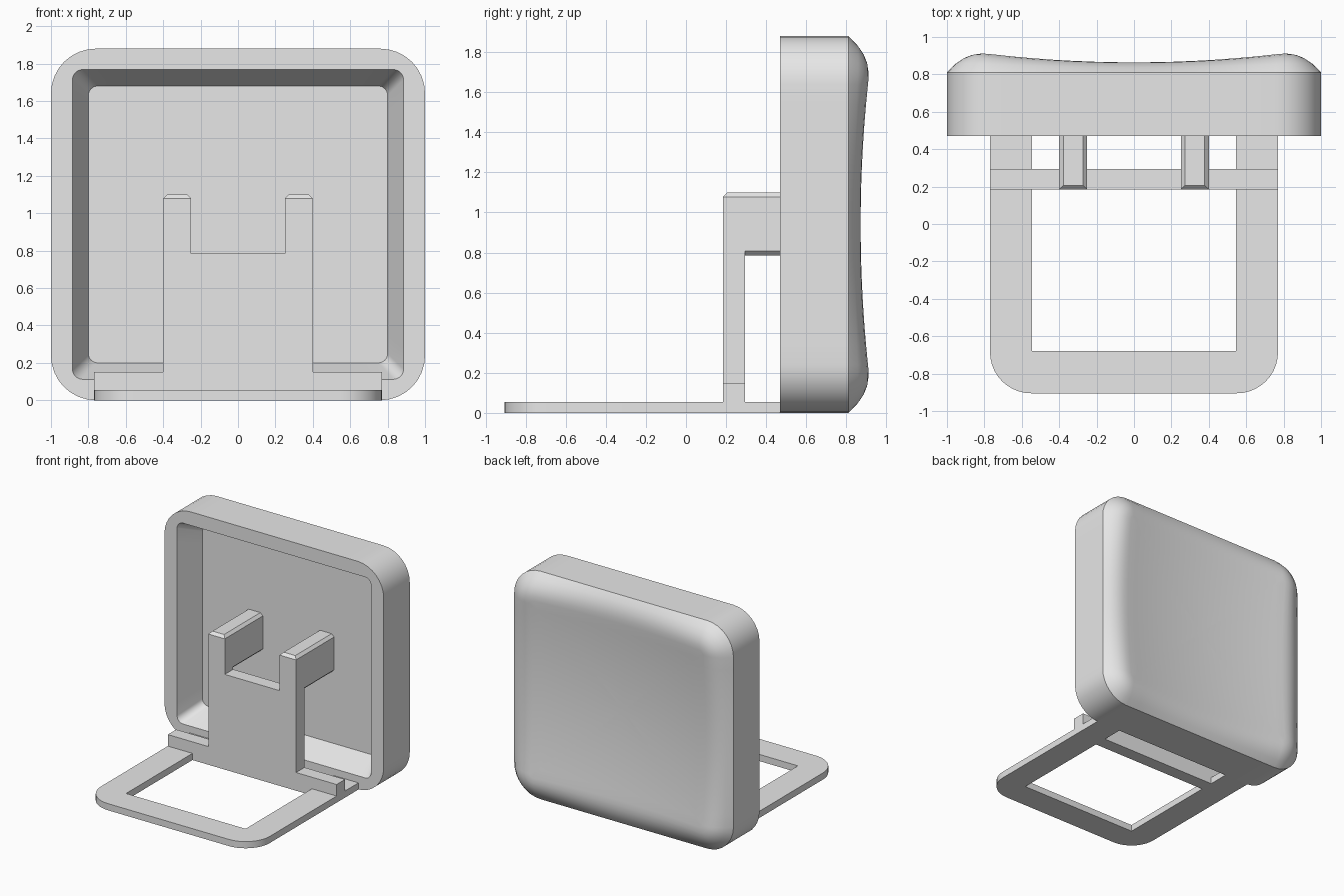
import bpy, bmesh, math
from mathutils import Vector

if "Cube" in bpy.data.objects:
    bpy.data.objects.remove(bpy.data.objects["Cube"])

grey = bpy.data.materials.new("light grey")
grey.diffuse_color = (0.8, 0.8, 0.8, 1)
grey.use_nodes = True
grey.node_tree.nodes["Principled BSDF"].inputs["Base Color"].default_value = grey.diffuse_color


def finish(bm, name, smooth=False):
    bmesh.ops.recalc_face_normals(bm, faces=bm.faces)
    me = bpy.data.meshes.new(name)
    bm.to_mesh(me)
    bm.free()
    me.materials.append(grey)
    ob = bpy.data.objects.new(name, me)
    bpy.context.collection.objects.link(ob)
    if smooth:
        bpy.ops.object.select_all(action='DESELECT')
        bpy.context.view_layer.objects.active = ob
        ob.select_set(True)
        bpy.ops.object.shade_smooth_by_angle(angle=math.radians(30))
    return ob


def prism(points, offset):
    """Extrude a closed outline of 3D points along an offset."""
    bm = bmesh.new()
    face = bm.faces.new([bm.verts.new(p) for p in points])
    new = bmesh.ops.extrude_face_region(bm, geom=[face])["geom"]
    bmesh.ops.translate(bm, vec=offset,
                        verts=[v for v in new if isinstance(v, bmesh.types.BMVert)])
    return bm


def rounded_rect(w, h, r, arc=8, side=14):
    """Outline with half sizes w, h; each straight side is subdivided."""
    corners = [(1, 1, 0), (-1, 1, 90), (-1, -1, 180), (1, -1, 270)]
    arcs = []
    for sx, sy, a0 in corners:
        arcs.append([Vector((sx * (w - r) + r * math.cos(math.radians(a0 + 90 * i / arc)),
                             sy * (h - r) + r * math.sin(math.radians(a0 + 90 * i / arc))))
                     for i in range(arc + 1)])
    pts = []
    for k in range(4):
        pts += arcs[k]
        a, b = arcs[k][-1], arcs[(k + 1) % 4][0]
        pts += [a.lerp(b, i / side) for i in range(1, side)]
    return pts


# Housing: recessed front, straight sides, cushioned dished back
W, H, R, RIM = 1.0, 0.94, 0.24, 0.21


def dish(p):
    return 0.82 + 0.0778 * (p.x ** 2 + p.y ** 2)


bm = bmesh.new()


def ring(pts, y):
    return [bm.verts.new((p.x, y(p) if callable(y) else y, p.y + H)) for p in pts]


rings = [ring(rounded_rect(0.80, 0.74, 0.05), 0.68),
         ring(rounded_rect(0.885, 0.828, 0.055), 0.47),
         ring(rounded_rect(W, H, R), 0.47),
         ring(rounded_rect(W, H, R), 0.81)]
bm.faces.new(rings[0])
for d in (0.045, 0.09, 0.13, 0.17, RIM):
    f = 1 - (1 - d / RIM) ** 2
    rings.append(ring(rounded_rect(W - d, H - d, R - d),
                      lambda p, f=f: 0.81 + f * (dish(p) - 0.81)))
for s in (0.9, 0.75, 0.6, 0.45, 0.3, 0.15):
    rings.append(ring([p * s for p in rounded_rect(W - RIM, H - RIM, R - RIM)], dish))
for a, b in zip(rings, rings[1:]):
    for i in range(len(a)):
        j = (i + 1) % len(a)
        bm.faces.new((a[i], a[j], b[j], b[i]))
centre = bm.verts.new((0, 0.82, H))
last = rings[-1]
for i in range(len(last)):
    bm.faces.new((last[i], last[(i + 1) % len(last)], centre))
finish(bm, "housing", True)

# Base frame: U-shaped plate with rounded front corners
X, XI, Y0, YB, T, RC = 0.77, 0.545, -0.905, 0.48, 0.055, 0.22
right = [(XI, YB), (X, YB)]
right += [(X - RC + RC * math.cos(math.radians(a)), Y0 + RC - RC * math.sin(math.radians(a)))
          for a in range(0, 91, 9)]
left = [(-x, y) for x, y in reversed(right)]
outline = right + left + [(-XI, -0.68), (XI, -0.68)]
finish(prism([(x, y, 0) for x, y in outline], (0, 0, T)), "base_frame", True)

# Support: upright panel with a wide low bar at its foot
half = [(XI, 0), (XI, T), (X, T), (X, 0.15), (0.40, 0.15), (0.40, 0.785)]
profile = half + [(-x, z) for x, z in reversed(half)]
YF, YP = 0.185, 0.295
finish(prism([(x, YF, z) for x, z in profile], (0, YP - YF, 0)), "support_panel")

# Two prongs and the chamfered arms joining them to the housing
A, B, ZL, ZH, C = 0.25, 0.40, 0.785, 1.10, 0.022
octagon = [(A + C, ZL), (B - C, ZL), (B, ZL + C), (B, ZH - C),
           (B - C, ZH), (A + C, ZH), (A, ZH - C), (A, ZL + C)]
for side, s in (("left", -1), ("right", 1)):
    finish(prism([(s * x, YP, z) for x, z in octagon], (0, 0.69 - YP, 0)), side + "_arm")
    bm = bmesh.new()
    low = [(A, YF, ZL), (B, YF, ZL), (B, YP, ZL), (A, YP, ZL)]
    mid = [(x, y, ZH - C) for x, y, z in low]
    top = [(A + C, YF + C, ZH), (B - C, YF + C, ZH), (B - C, YP, ZH), (A + C, YP, ZH)]
    loops = [[bm.verts.new((s * x, y, z)) for x, y, z in lp] for lp in (low, mid, top)]
    bm.faces.new(loops[0])
    bm.faces.new(loops[2])
    for a, b in zip(loops, loops[1:]):
        for i in range(4):
            j = (i + 1) % 4
            bm.faces.new((a[i], a[j], b[j], b[i]))
    finish(bm, side + "_prong")
